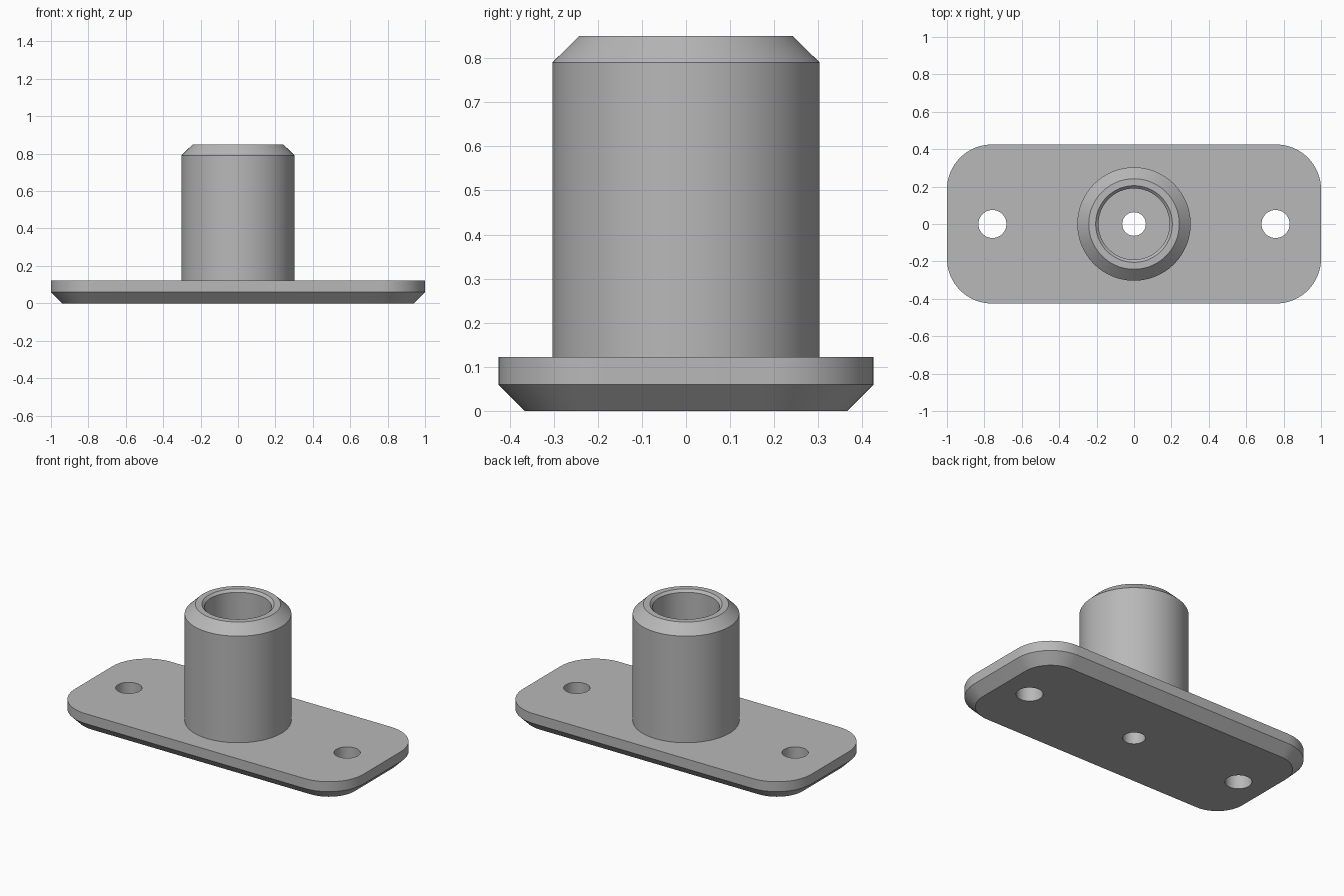
import bpy, bmesh, math

default = bpy.data.objects.get("Cube")
if default:
    bpy.data.objects.remove(default, do_unlink=True)

# Single plain metal colour
metal = bpy.data.materials.new("plain grey")
metal.use_nodes = True
GREY = (0.48, 0.48, 0.48, 1)
metal.diffuse_color = GREY
metal.node_tree.nodes["Principled BSDF"].inputs["Base Color"].default_value = GREY


def loft(name, rings, cap=True, closed=False):
    """Skin equal-length rings of points, bottom to top."""
    bm = bmesh.new()
    loops = [[bm.verts.new(p) for p in ring] for ring in rings]
    pairs = list(zip(loops, loops[1:]))
    if closed:
        pairs.append((loops[-1], loops[0]))
    for a, b in pairs:
        for i in range(len(a)):
            j = (i + 1) % len(a)
            bm.faces.new((a[i], a[j], b[j], b[i]))
    if cap:
        bm.faces.new(loops[0][::-1])
        bm.faces.new(loops[-1])
    bmesh.ops.recalc_face_normals(bm, faces=bm.faces)
    mesh = bpy.data.meshes.new(name)
    bm.to_mesh(mesh)
    bm.free()
    obj = bpy.data.objects.new(name, mesh)
    bpy.context.collection.objects.link(obj)
    mesh.materials.append(metal)
    return obj


def circle(r, z, x=0, n=96):
    return [(x + r * math.cos(math.tau * i / n), r * math.sin(math.tau * i / n), z)
            for i in range(n)]


def rounded_rect(hx, hy, r, z, seg=16):
    points = []
    for q, (sx, sy) in enumerate([(1, 1), (-1, 1), (-1, -1), (1, -1)]):
        for i in range(seg + 1):
            a = (q + i / seg) * math.pi / 2
            points.append((sx * (hx - r) + r * math.cos(a),
                           sy * (hy - r) + r * math.sin(a), z))
    return points


def smooth(obj):
    bpy.ops.object.select_all(action="DESELECT")
    obj.select_set(True)
    bpy.context.view_layer.objects.active = obj
    bpy.ops.object.shade_smooth_by_angle(angle=math.radians(30))


# Base plate, chamfered along its underside
LENGTH, WIDTH, CORNER, CHAMFER, TOP = 1.0, 0.425, 0.24, 0.06, 0.122
plate = loft("base_plate", [
    rounded_rect(LENGTH - CHAMFER, WIDTH - CHAMFER, CORNER - CHAMFER, 0),
    rounded_rect(LENGTH, WIDTH, CORNER, CHAMFER),
    rounded_rect(LENGTH, WIDTH, CORNER, TOP)])

# Two mounting holes and a centre drain hole
for label, x, r in (("left", 0.757, 0.075), ("right", -0.757, 0.075), ("centre", 0, 0.063)):
    cutter = loft(label + "_hole_cutter", [circle(r, -0.1, x, 48), circle(r, 0.3, x, 48)])
    cutter.hide_render = True
    mod = plate.modifiers.new(label + "_hole", "BOOLEAN")
    mod.object = cutter
    mod.solver = "EXACT"
    bpy.context.view_layer.objects.active = plate
    bpy.ops.object.modifier_apply(modifier=mod.name)
    bpy.data.objects.remove(cutter, do_unlink=True)
smooth(plate)

# Hollow socket, chamfered outside and lightly inside at the rim
profile = [(0.303, 0.1), (0.303, 0.79), (0.242, 0.85), (0.205, 0.85), (0.19, 0.835), (0.19, 0.1)]
socket = loft("socket_tube", [circle(r, z) for r, z in profile], cap=False, closed=True)
smooth(socket)
